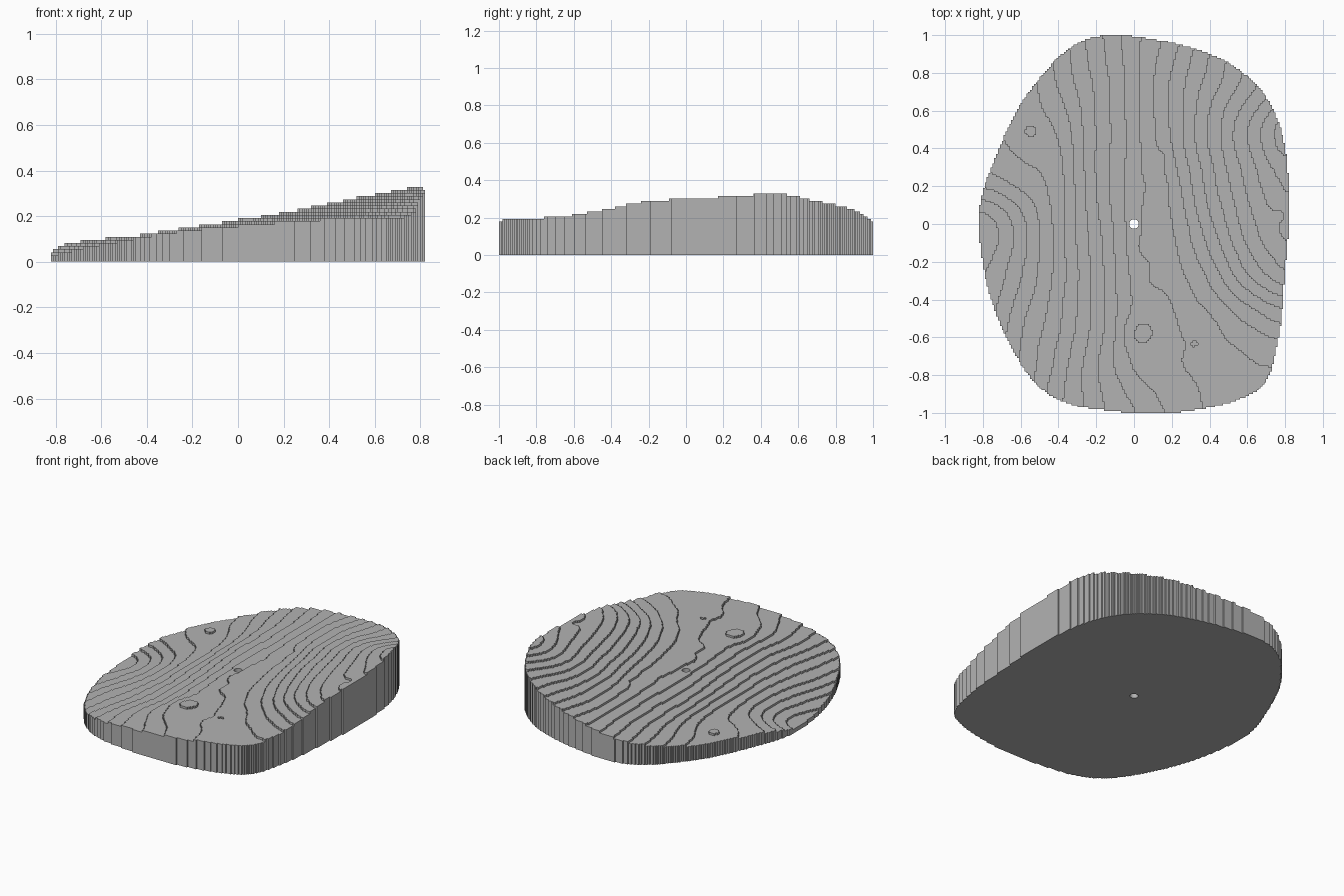
import bpy
import math
from mathutils import Vector, noise

CELL = 0.01        # width of one square cell
STEP = 0.0137      # height of one terrace
HUB = 3            # half width, in cells, of the patch around the bore
BORE = 2.5         # bore radius in cells

# Smooth slope heights in thousandths: rows run front to back, columns right to left
SLOPE = [
    [70, 90, 122, 146, 164, 181, 193, 200, 205],
    [60, 85, 115, 149, 178, 189, 196, 203, 206],
    [50, 78, 107, 143, 178, 190, 205, 223, 238],
    [40, 67, 103, 143, 182, 199, 225, 262, 287],
    [34, 63, 104, 147, 186, 206, 243, 281, 307],
    [78, 90, 105, 152, 185, 213, 255, 292, 319],
    [95, 101, 113, 151, 186, 222, 263, 301, 335],
    [95, 101, 125, 154, 187, 222, 253, 280, 300],
    [95, 104, 131, 160, 187, 212, 243, 270, 290],
]

# Small mounds: x, y, radius, height
MOUNDS = [(0.02, -0.58, 0.09, 0.015), (-0.55, 0.49, 0.035, 0.013),
          (0.12, 0.2, 0.06, -0.006), (0.15, 0.35, 0.05, -0.005),
          (0.06, -0.12, 0.06, 0.006), (0.36, -0.62, 0.07, -0.005),
          (0.78, 0.05, 0.05, -0.008), (0.1, -0.3, 0.06, 0.004)]

# Outline in hundredths, clockwise from the back
OUTLINE = [(-15, 100), (-5, 100), (20, 96), (40, 90), (55, 82), (68, 70),
           (76, 55), (80, 40), (82, 20), (82, 0), (80, -25), (78, -50),
           (74, -72), (70, -83), (62, -90), (45, -96), (20, -100), (0, -100),
           (-20, -98), (-35, -95), (-48, -88), (-60, -74), (-72, -50),
           (-79, -27), (-82, -5), (-82, 5), (-80, 17), (-73, 36), (-62, 60),
           (-50, 77), (-38, 90), (-27, 97)]


def spline(a, b, c, d, t):
    """Catmull-Rom curve between b and c."""
    return b + 0.5 * t * (c - a + t * (2 * a - 5 * b + 4 * c - d
                                       + t * (3 * (b - c) + d - a)))


def sample(row, u):
    """Smooth value of a list at the fractional index u."""
    last = len(row) - 1
    u = min(max(u, 0), last)
    k = min(int(u), last - 1)
    pick = [row[min(max(k + o, 0), last)] for o in (-1, 0, 1, 2)]
    return spline(*pick, u - k)


def height(x, y):
    u, v = (x + 0.8) / 0.2, (y + 1) / 0.25
    h = sample([sample(row, u) for row in SLOPE], v) / 1000
    for mx, my, r, amp in MOUNDS:
        h += amp * math.exp(-((x - mx) ** 2 + (y - my) ** 2) / (r * r))
    return h + 0.0015 * noise.noise(Vector((x * 6, y * 6, 0)))


def level(x, y):
    return max(2, math.floor(height(x, y) / STEP))


def smooth_outline(points, cuts=6):
    n, out = len(points), []
    for k in range(n):
        quad = [Vector(points[(k + o) % n]) for o in (-1, 0, 1, 2)]
        out += [spline(*quad, c / cuts) for c in range(cuts)]
    return out


def row_span(loop, y):
    """Cells of one row that lie inside the outline."""
    xs = []
    for p, q in zip(loop, loop[1:] + loop[:1]):
        if (p.y > y) != (q.y > y):
            xs.append(p.x + (y - p.y) / (q.y - p.y) * (q.x - p.x))
    if len(xs) < 2:
        return range(0)
    return range(max(-82, round(min(xs))), min(82, round(max(xs))))


def in_hub(i, j):
    return -HUB <= i < HUB and -HUB <= j < HUB


# Terrace level of every cell
loop = smooth_outline(OUTLINE)
hub_level = level(0, 0)
levels = {}
for j in range(-100, 100):
    for i in row_span(loop, j + 0.5):
        levels[i, j] = hub_level if in_hub(i, j) else level((i + 0.5) * CELL, (j + 0.5) * CELL)

verts, faces, index = [], [], {}


def face(*points):
    ids = []
    for p in points:
        if p not in index:
            index[p] = len(verts)
            verts.append((p[0] * CELL, p[1] * CELL, p[2] * STEP))
        ids.append(index[p])
    faces.append(ids)


# Terrace tops, underside and risers
CORNERS = [(0, 0), (1, 0), (1, 1), (0, 1)]
SIDES = [(0, -1), (1, 0), (0, 1), (-1, 0)]
for (i, j), top in levels.items():
    ring = [(i + a, j + b) for a, b in CORNERS]
    if not in_hub(i, j):
        face(*[(x, y, top) for x, y in ring])
        face(*[(x, y, 0) for x, y in reversed(ring)])
    for k, (di, dj) in enumerate(SIDES):
        low = levels.get((i + di, j + dj), 0)
        if low < top:
            p, q = ring[k], ring[(k + 1) % 4]
            face((*p, low), (*q, low), (*q, top), (*p, top))

# Round bore through the middle, joined to the square patch
span = range(-HUB, HUB + 1)
square = [(i, j) for i in span for j in span if max(abs(i), abs(j)) == HUB]
square.sort(key=lambda p: math.atan2(p[1], p[0]))
circle = [(BORE * x / math.hypot(x, y), BORE * y / math.hypot(x, y)) for x, y in square]
for k in range(len(square)):
    n = (k + 1) % len(square)
    a, b, c, d = square[k], square[n], circle[n], circle[k]
    face(*[(*p, hub_level) for p in (a, b, c, d)])
    face(*[(*p, 0) for p in (d, c, b, a)])
    face((*d, hub_level), (*c, hub_level), (*c, 0), (*d, 0))

# Object and material
cube = bpy.data.objects.get("Cube")
if cube:
    bpy.data.objects.remove(cube, do_unlink=True)

mesh = bpy.data.meshes.new("terraced_slope")
mesh.from_pydata(verts, [], faces)
mesh.update()

grey = bpy.data.materials.new("plain grey")
grey.use_nodes = True
tint = (0.45, 0.45, 0.45, 1)
grey.diffuse_color = tint
grey.node_tree.nodes["Principled BSDF"].inputs["Base Color"].default_value = tint
mesh.materials.append(grey)

terrain = bpy.data.objects.new("terraced_slope", mesh)
bpy.context.collection.objects.link(terrain)
